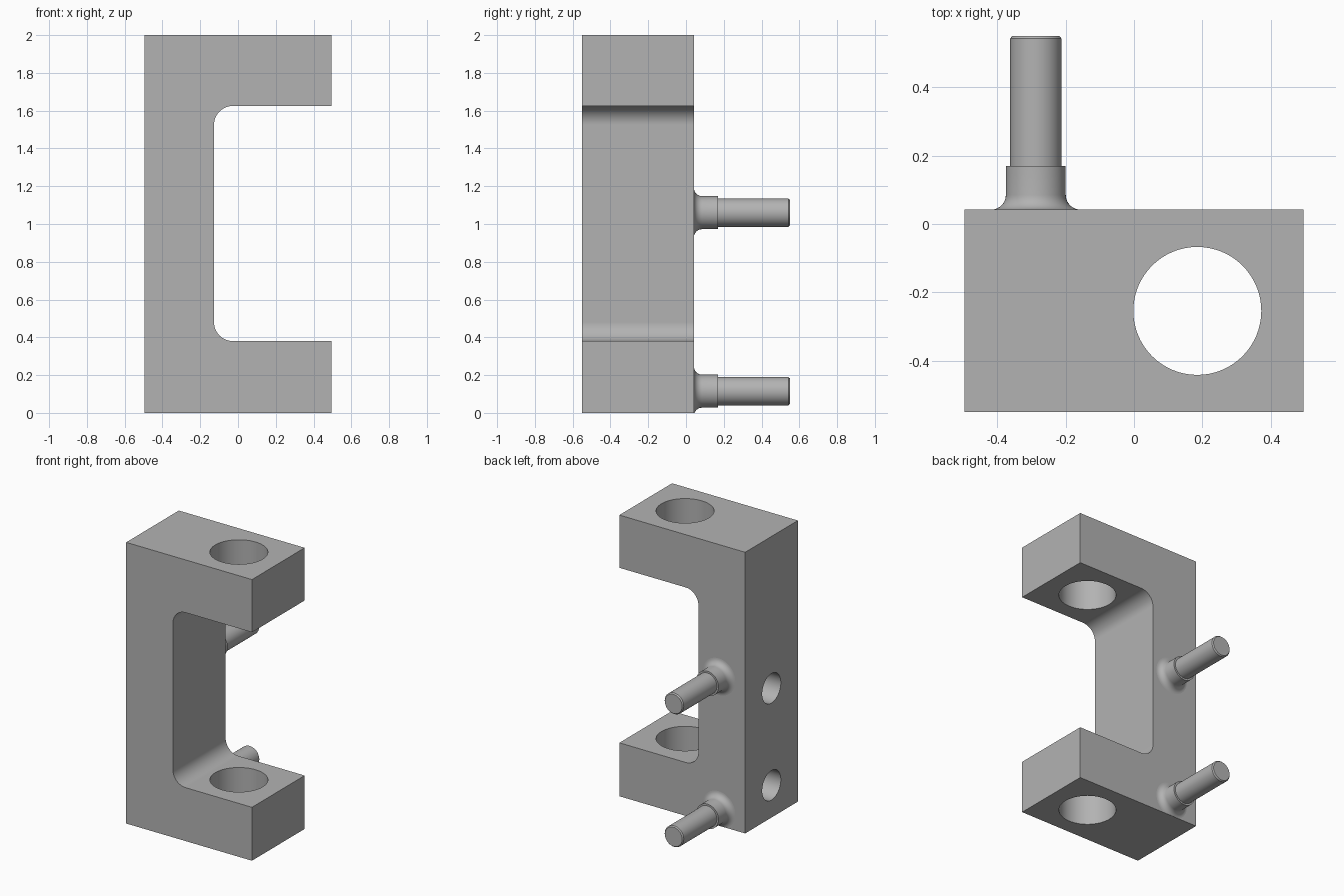
import bpy, bmesh, math
from mathutils import Matrix, Vector

cube = bpy.data.objects.get("Cube")
if cube:
    bpy.data.objects.remove(cube, do_unlink=True)

# Single plain grey
grey = bpy.data.materials.new("plain_grey")
grey.use_nodes = True
colour = (0.45, 0.45, 0.45, 1)
grey.diffuse_color = colour
grey.node_tree.nodes["Principled BSDF"].inputs["Base Color"].default_value = colour

LEFT, RIGHT, FRONT, BACK, TOP = -0.495, 0.495, -0.55, 0.042, 2.0
INNER, ARM_LOW, ARM_HIGH, FILLET = -0.127, 0.38, 1.625, 0.1
MID_Y = (FRONT + BACK) / 2


def finish(name, bm):
    bmesh.ops.recalc_face_normals(bm, faces=bm.faces)
    mesh = bpy.data.meshes.new(name)
    bm.to_mesh(mesh)
    bm.free()
    mesh.materials.append(grey)
    obj = bpy.data.objects.new(name, mesh)
    bpy.context.collection.objects.link(obj)
    return obj


def activate(obj):
    bpy.ops.object.select_all(action='DESELECT')
    obj.select_set(True)
    bpy.context.view_layer.objects.active = obj


def arc(cx, cz, r, start, end, steps=12):
    angles = [math.radians(start + (end - start) * i / steps) for i in range(steps + 1)]
    return [(cx + r * math.cos(a), cz + r * math.sin(a)) for a in angles]


def cylinder(name, centre, radius, depth, turn=Matrix()):
    bm = bmesh.new()
    bmesh.ops.create_cone(bm, cap_ends=True, segments=64, radius1=radius, radius2=radius,
                          depth=depth, matrix=Matrix.Translation(centre) @ turn)
    return finish(name, bm)


# C-shaped bracket: side outline with rounded inner corners, pushed through the depth
outline = [(LEFT, 0), (RIGHT, 0), (RIGHT, ARM_LOW)]
outline += arc(INNER + FILLET, ARM_LOW + FILLET, FILLET, 270, 180)
outline += arc(INNER + FILLET, ARM_HIGH - FILLET, FILLET, 180, 90)
outline += [(RIGHT, ARM_HIGH), (RIGHT, TOP), (LEFT, TOP)]
bm = bmesh.new()
face = bm.faces.new([bm.verts.new((x, FRONT, z)) for x, z in outline])
pushed = bmesh.ops.extrude_face_region(bm, geom=[face])["geom"]
bmesh.ops.translate(bm, vec=(0, BACK - FRONT, 0),
                    verts=[v for v in pushed if isinstance(v, bmesh.types.BMVert)])
bracket = finish("bracket", bm)

# Bore through both arms and two blind holes in the spine
sideways = Matrix.Rotation(math.pi / 2, 4, 'Y')
cutters = [cylinder("arm_bore_cutter", (0.185, MID_Y, 1), 0.187, 3)]
for label, z in (("lower", 0.23), ("upper", 0.92)):
    cutters.append(cylinder(label + "_hole_cutter", (LEFT, MID_Y, z), 0.105, 0.5, sideways))
activate(bracket)
for cutter in cutters:
    mod = bracket.modifiers.new(cutter.name, 'BOOLEAN')
    mod.operation, mod.solver, mod.object = 'DIFFERENCE', 'EXACT', cutter
    bpy.ops.object.modifier_apply(modifier=mod.name)
    bpy.data.objects.remove(cutter, do_unlink=True)
bpy.ops.object.shade_smooth_by_angle(angle=math.radians(30))
bracket.modifiers.new("flat_sides", 'WEIGHTED_NORMAL').keep_sharp = True

# Stepped back pins: flared foot, collar, shaft with a small chamfer
foot = 0.043
profile = [(0, BACK - 0.01), (0.0875 + foot, BACK - 0.01)]
profile += arc(0.0875 + foot, BACK + foot, foot, 270, 180, 8)
profile += [(0.0875, 0.17), (0.075, 0.17), (0.075, 0.542), (0.068, 0.55), (0, 0.55)]
for label, z in (("lower", 0.115), ("upper", 1.06)):
    centre = Vector((-0.287, 0, z))
    bm = bmesh.new()
    verts = [bm.verts.new(centre + Vector((r, y, 0))) for r, y in profile]
    edges = [bm.edges.new(pair) for pair in zip(verts, verts[1:])]
    bmesh.ops.spin(bm, geom=verts + edges, cent=centre, axis=(0, 1, 0),
                   angle=math.tau, steps=48)
    bmesh.ops.remove_doubles(bm, verts=bm.verts, dist=0.0005)
    # The lower foot is trimmed level with the underside
    for v in bm.verts:
        v.co.z = max(v.co.z, 0)
    pin = finish(label + "_pin", bm)
    activate(pin)
    bpy.ops.object.shade_smooth_by_angle(angle=math.radians(30))
